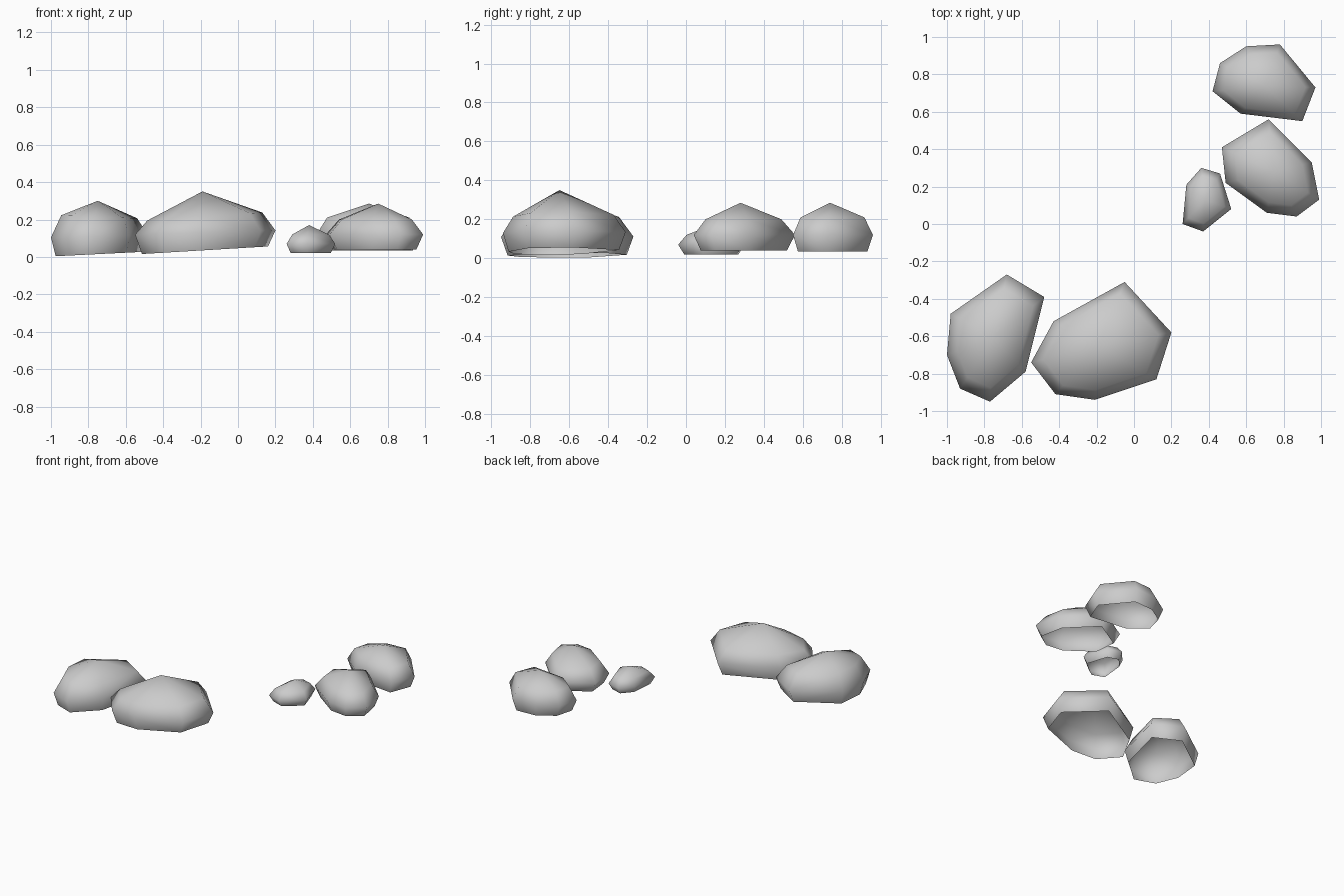
import bpy
import bmesh
from mathutils import Vector

default_cube = bpy.data.objects.get("Cube")
if default_cube:
    bpy.data.objects.remove(default_cube, do_unlink=True)

# Single stone colour
stone = bpy.data.materials.new("light grey stone")
stone.use_nodes = True
stone_colour = (0.6, 0.6, 0.6, 1)
stone.diffuse_color = stone_colour
stone.node_tree.nodes["Principled BSDF"].inputs["Base Color"].default_value = stone_colour


def make_ring(bm, outline, centre, scale, height, tilt):
    """Add one horizontal ring of the rock, scaled about its centre and tilted along x."""
    ring = []
    for x, y in outline:
        offset = (Vector((x, y)) - centre) * scale
        point = centre + offset
        ring.append(bm.verts.new((point.x, point.y, height + tilt * offset.x)))
    return ring


def make_rock(name, outline, peak, base, waist, shoulder, base_tilt=0.0, shoulder_tilt=0.0):
    """Build an open-bottomed rock; base and shoulder are (scale, height) pairs."""
    bm = bmesh.new()
    centre = Vector(peak[:2])
    rings = [
        make_ring(bm, outline, centre, base[0], base[1], base_tilt),
        make_ring(bm, outline, centre, 1.0, waist, base_tilt / 2),
        make_ring(bm, outline, centre, shoulder[0], shoulder[1], shoulder_tilt),
    ]
    count = len(outline)

    # Sloping sides between neighbouring rings
    for lower, upper in zip(rings, rings[1:]):
        for i in range(count):
            j = (i + 1) % count
            bm.faces.new((lower[i], lower[j], upper[j], upper[i]))

    # Faceted crown rising to the peak
    top = bm.verts.new(peak)
    crown = rings[-1]
    for i in range(count):
        bm.faces.new((crown[i], crown[(i + 1) % count], top))

    # Outlines run clockwise or anticlockwise, so turn the crown upwards
    bm.normal_update()
    if bm.faces[:][-1].normal.z < 0:
        bmesh.ops.reverse_faces(bm, faces=bm.faces[:])

    for face in bm.faces:
        face.smooth = True
    mesh = bpy.data.meshes.new(name)
    bm.to_mesh(mesh)
    bm.free()
    mesh.materials.append(stone)
    rock = bpy.data.objects.new(name, mesh)
    bpy.context.collection.objects.link(rock)
    return rock


# Pair of large rocks at the front
make_rock(
    "front_right_rock",
    [(-0.98, -0.48), (-1.0, -0.7), (-0.93, -0.88), (-0.77, -0.95),
     (-0.58, -0.79), (-0.48, -0.39), (-0.68, -0.27)],
    peak=(-0.75, -0.61, 0.3),
    base=(0.9, 0.015), waist=0.11, shoulder=(0.78, 0.215),
    base_tilt=0.05, shoulder_tilt=-0.04,
)
make_rock(
    "large_centre_rock",
    [(-0.55, -0.74), (-0.43, -0.52), (-0.05, -0.31), (0.2, -0.58),
     (0.12, -0.83), (-0.21, -0.94), (-0.42, -0.91)],
    peak=(-0.19, -0.65, 0.35),
    base=(0.9, 0.035), waist=0.13, shoulder=(0.82, 0.215),
    base_tilt=0.06, shoulder_tilt=0.07,
)

# Cluster at the back left
make_rock(
    "small_rock",
    [(0.26, 0), (0.28, 0.21), (0.36, 0.3), (0.46, 0.27),
     (0.52, 0.08), (0.37, -0.04)],
    peak=(0.38, 0.13, 0.17),
    base=(0.82, 0.02), waist=0.07, shoulder=(0.75, 0.12),
)
make_rock(
    "middle_rock",
    [(0.47, 0.41), (0.72, 0.56), (0.95, 0.33), (0.99, 0.13),
     (0.87, 0.04), (0.71, 0.06), (0.49, 0.22)],
    peak=(0.75, 0.28, 0.285),
    base=(0.85, 0.04), waist=0.12, shoulder=(0.75, 0.2),
)
make_rock(
    "back_rock",
    [(0.42, 0.71), (0.46, 0.86), (0.6, 0.95), (0.78, 0.96),
     (0.97, 0.73), (0.9, 0.55), (0.57, 0.59)],
    peak=(0.7, 0.74, 0.285),
    base=(0.87, 0.035), waist=0.12, shoulder=(0.8, 0.21),
)
